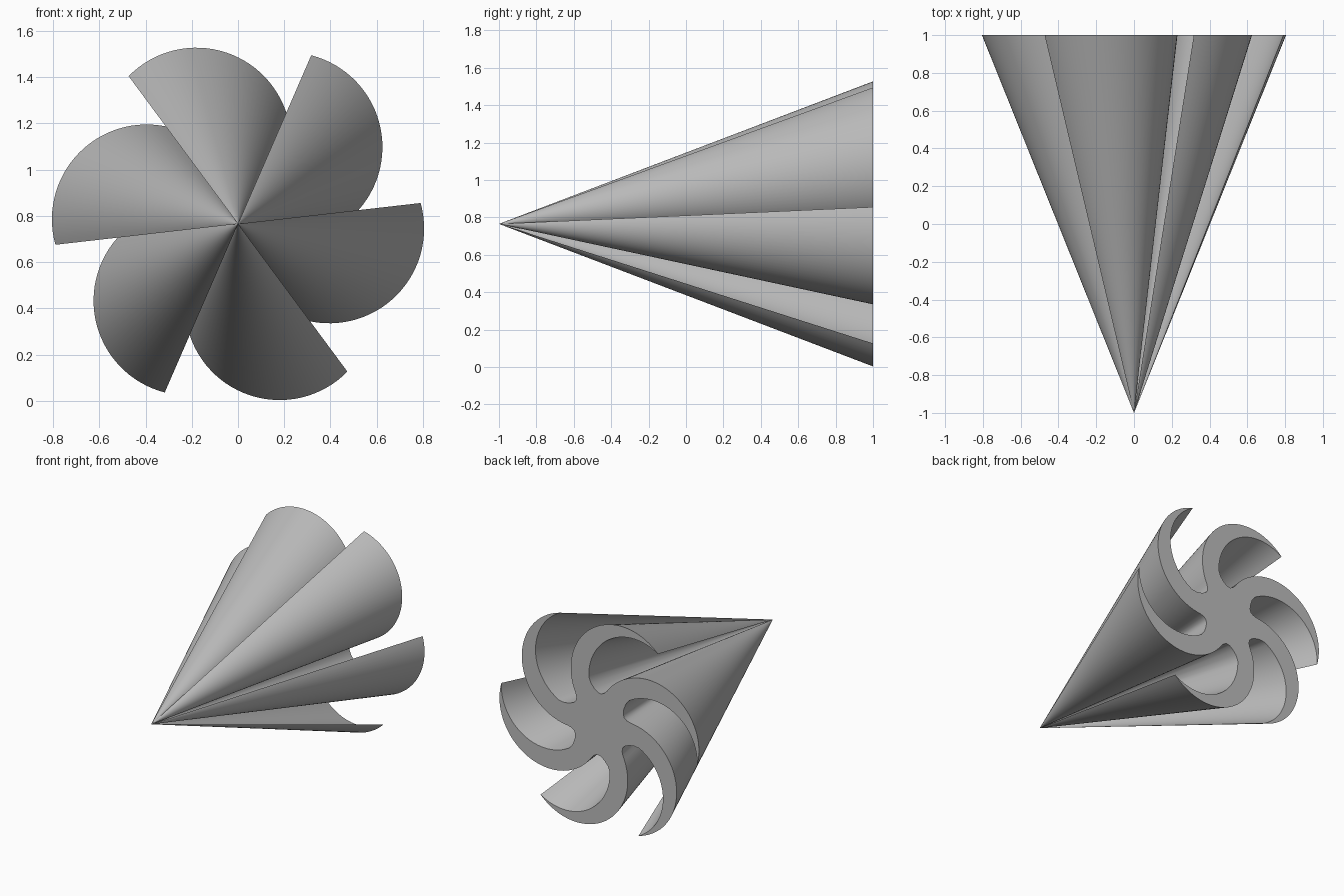
import bpy, bmesh, math
from mathutils import Vector, Matrix

cube = bpy.data.objects.get("Cube")
if cube:
    bpy.data.objects.remove(cube)

AXIS_Z = 0.765
BLADES = 6


def arc(cx, cz, r, start, end, steps):
    """Points on a circle between two angles in degrees."""
    angles = [math.radians(start + (end - start) * i / steps) for i in range(steps + 1)]
    return [Vector((cx + r * math.cos(a), cz + r * math.sin(a))) for a in angles]


# One curved blade: convex outer edge, hollow inner edge, rounded notch at the hub
outer = arc(0.395, -0.02, 0.41, -145, 15.6, 40)
inner = arc(0.43, 0.07, 0.36, 3, -122, 32)[1:]
notch = [Vector(p) for p in ((0.212, -0.2), (0.198, -0.16), (0.194, -0.125),
                             (0.202, -0.1), (0.222, -0.085))]
blade = outer + inner + notch

# Repeat the blade around the axis to make the pinwheel outline
outline = []
for i in range(BLADES):
    turn = Matrix.Rotation(math.tau * i / BLADES, 2)
    outline += [turn @ p for p in blade]

# Taper the outline from the flat back to a point at the front
bm = bmesh.new()
rings = []
for scale in (1.0, 0.5, 0.1, 0.01):
    rings.append([bm.verts.new((p.x * scale, 2 * scale - 1, AXIS_Z + p.y * scale))
                  for p in outline])
apex = bm.verts.new((0, -1, AXIS_Z))
count = len(outline)
bm.faces.new(rings[0])
for near, far in zip(rings, rings[1:]):
    for i in range(count):
        j = (i + 1) % count
        bm.faces.new((near[i], near[j], far[j], far[i]))
for i in range(count):
    bm.faces.new((rings[-1][i], rings[-1][(i + 1) % count], apex))
bmesh.ops.recalc_face_normals(bm, faces=bm.faces)

mesh = bpy.data.meshes.new("fluted_cone")
bm.to_mesh(mesh)
bm.free()
cone = bpy.data.objects.new("fluted_cone", mesh)
bpy.context.collection.objects.link(cone)

# Plain grey finish
grey = bpy.data.materials.new("plain_grey")
grey.use_nodes = True
colour = (0.5, 0.5, 0.5, 1)
grey.diffuse_color = colour
grey.node_tree.nodes["Principled BSDF"].inputs["Base Color"].default_value = colour
mesh.materials.append(grey)

# Smooth flanks with crisp blade edges
bpy.ops.object.select_all(action="DESELECT")
cone.select_set(True)
bpy.context.view_layer.objects.active = cone
bpy.ops.object.shade_smooth_by_angle(angle=math.radians(40))
